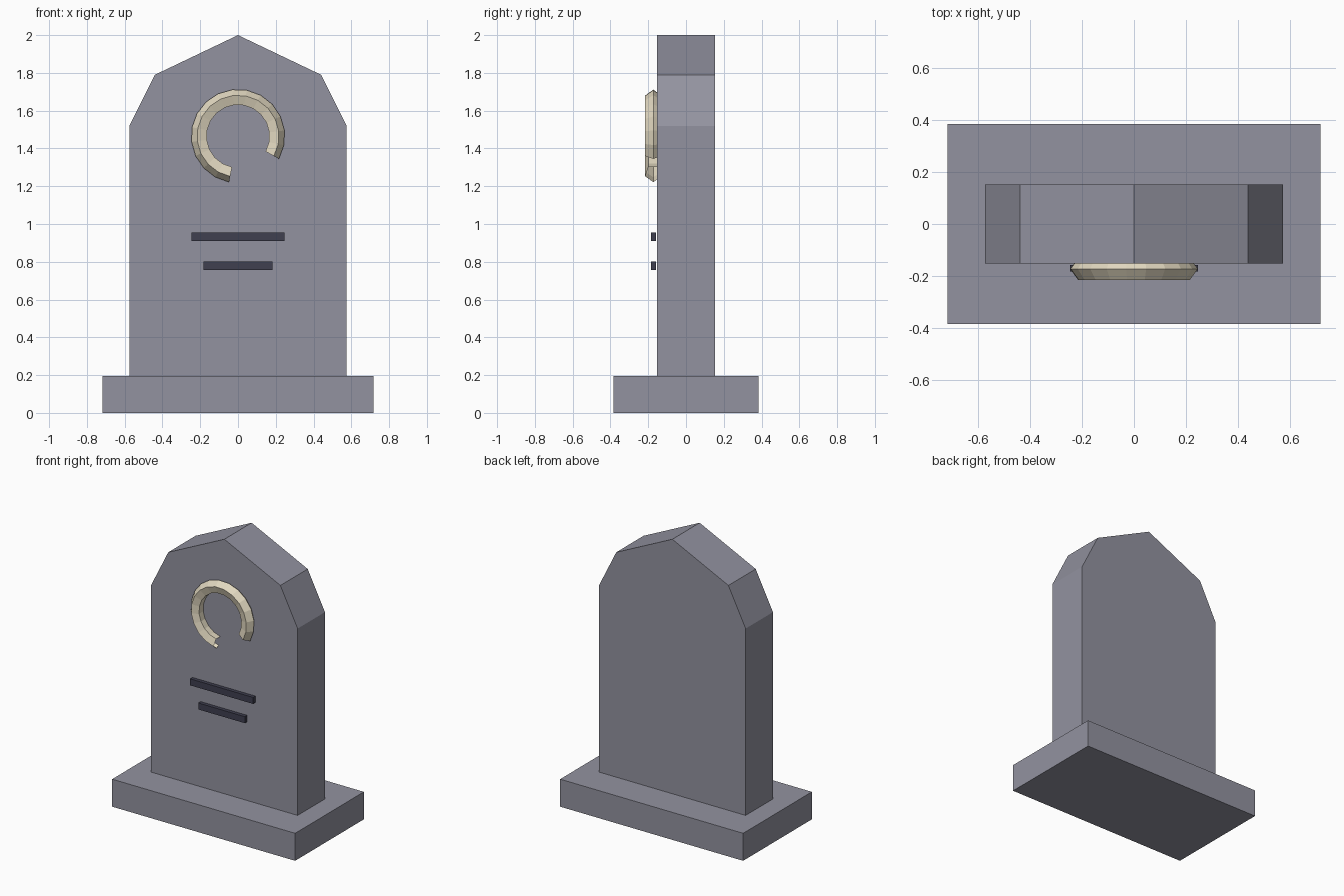
import bpy, bmesh
from math import cos, sin, radians, tau

if "Cube" in bpy.data.objects:
    bpy.data.objects.remove(bpy.data.objects["Cube"])


def material(name, rgb):
    m = bpy.data.materials.new(name)
    m.diffuse_color = (*rgb, 1)
    m.use_nodes = True
    m.node_tree.nodes["Principled BSDF"].inputs["Base Color"].default_value = m.diffuse_color
    return m


STONE = material("stone", (0.29, 0.29, 0.35))
DARK = material("dark_inlay", (0.05, 0.05, 0.08))
BONE = material("pale_ring", (0.75, 0.68, 0.52))


def add_object(name, bm, mat):
    bmesh.ops.recalc_face_normals(bm, faces=bm.faces)
    mesh = bpy.data.meshes.new(name)
    bm.to_mesh(mesh)
    bm.free()
    mesh.materials.append(mat)
    obj = bpy.data.objects.new(name, mesh)
    bpy.context.collection.objects.link(obj)
    return obj


def prism(name, profile, y0, y1, mat):
    """Extrude an x-z profile from y0 to y1."""
    bm = bmesh.new()
    face = bm.faces.new([bm.verts.new((x, y0, z)) for x, z in profile])
    ext = bmesh.ops.extrude_face_region(bm, geom=[face])
    verts = [g for g in ext["geom"] if isinstance(g, bmesh.types.BMVert)]
    bmesh.ops.translate(bm, vec=(0, y1 - y0, 0), verts=verts)
    return add_object(name, bm, mat)


def box(name, half_x, z0, z1, y0, y1, mat):
    return prism(name, [(-half_x, z0), (half_x, z0), (half_x, z1), (-half_x, z1)], y0, y1, mat)


# Plinth
box("base", 0.718, 0, 0.195, -0.385, 0.385, STONE)

# Upright slab with a faceted, mirrored top
right = [(0.575, 0.19), (0.575, 1.52), (0.44, 1.79)]
left = [(-x, z) for x, z in reversed(right)]
prism("headstone", right + [(0, 2.0)] + left, -0.153, 0.153, STONE)

# Two inscription bars, standing just off the slab
for i, (half_x, z) in enumerate([(0.247, 0.933), (0.182, 0.779)]):
    box(f"inscription_bar_{i + 1}", half_x, z - 0.023, z + 0.023, -0.184, -0.158, DARK)

# Broken ring: open-ended five-sided tube swept along an arc
SIDES, STEPS = 5, 16
R, TUBE, YC, ZC = 0.203, 0.045, -0.173, 1.465
START, SWEEP = radians(-29), radians(288)
bm = bmesh.new()
rings = []
for i in range(STEPS + 1):
    a = START + SWEEP * i / STEPS
    ring = []
    for j in range(SIDES):
        b = tau * j / SIDES
        r = R + TUBE * cos(b)
        ring.append(bm.verts.new((r * cos(a), YC - TUBE * sin(b), ZC + r * sin(a))))
    rings.append(ring)
for p, q in zip(rings, rings[1:]):
    for j in range(SIDES):
        k = (j + 1) % SIDES
        bm.faces.new((p[j], q[j], q[k], p[k]))
add_object("broken_ring", bm, BONE)
